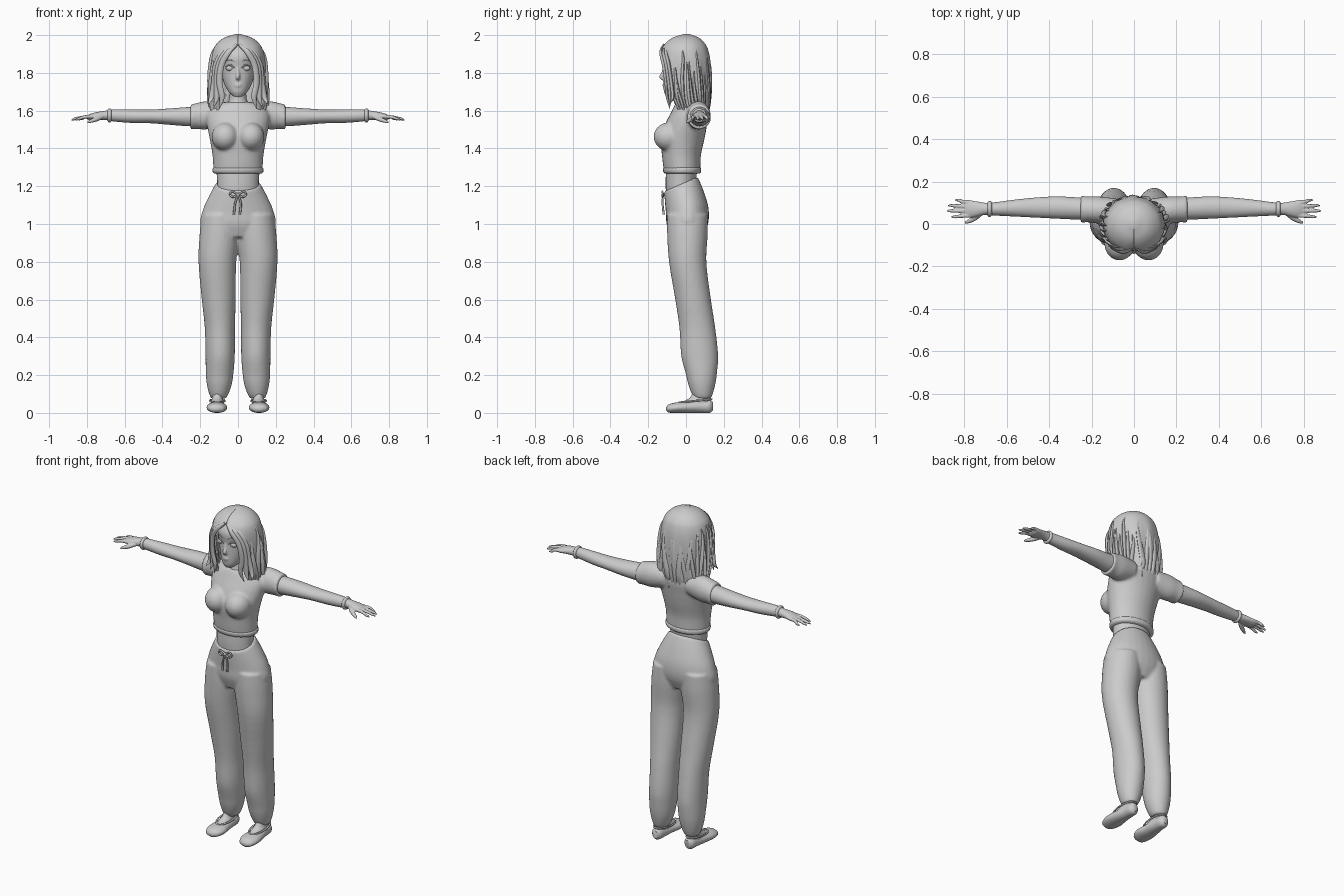
import bpy, bmesh, math, random
from mathutils import Vector, Matrix

random.seed(4)
if "Cube" in bpy.data.objects:
    bpy.data.objects.remove(bpy.data.objects["Cube"])

clay = bpy.data.materials.new("light_grey")
clay.use_nodes = True
clay.diffuse_color = (0.6, 0.6, 0.6, 1)
clay.node_tree.nodes["Principled BSDF"].inputs["Base Color"].default_value = clay.diffuse_color


def sample(rows, steps=5):
    """Smoothly interpolate rows whose first value is the parameter."""
    def slope(i, k):
        a, b = rows[max(i - 1, 0)], rows[min(i + 1, len(rows) - 1)]
        return (b[k] - a[k]) / (b[0] - a[0])
    out = []
    for i in range(len(rows) - 1):
        p, q = rows[i], rows[i + 1]
        h = q[0] - p[0]
        for j in range(steps):
            s = j / steps
            e = s * s * (3 - 2 * s)
            row = [p[0] + s * h]
            for k in range(1, len(p)):
                bend = slope(i, k) * s * (1 - s) ** 2 - slope(i + 1, k) * s * s * (1 - s)
                row.append(p[k] * (1 - e) + q[k] * e + h * bend)
            out.append(row)
    return out + [list(rows[-1])]


def skin_rings(bm, rings):
    """Bridge rings of points and cap both ends."""
    loops = [[bm.verts.new(p) for p in ring] for ring in rings]
    n = len(loops[0])
    for a, b in zip(loops, loops[1:]):
        for i in range(n):
            j = (i + 1) % n
            bm.faces.new((a[i], a[j], b[j], b[i]))
    bm.faces.new(loops[0])
    bm.faces.new(loops[-1])


def loft(bm, rows, axis="z", side=1, n=28):
    """Oval sections (t, a0, a1, b0, b1) stacked along an axis."""
    rings = []
    for t, a0, a1, b0, b1 in sample(rows):
        ring = []
        for i in range(n):
            w = math.tau * i / n
            a = (a0 + a1) / 2 + (a1 - a0) / 2 * math.cos(w)
            b = (b0 + b1) / 2 + (b1 - b0) / 2 * math.sin(w)
            p = {"z": (a, b, t), "x": (t, a, b), "y": (a, t, b)}[axis]
            ring.append((p[0] * side, p[1], p[2]))
        rings.append(ring)
    skin_rings(bm, rings)


def tube(bm, points, n=8, flat=1.0):
    """Round strand through (x, y, z, radius) points."""
    path = sample([(i, *p) for i, p in enumerate(points)])
    pos = [Vector(p[1:4]) for p in path]
    rings = []
    for i, c in enumerate(pos):
        t = (pos[min(i + 1, len(pos) - 1)] - pos[max(i - 1, 0)]).normalized()
        u = t.cross(Vector((c.x * 2, c.y - 1, 0.1))).normalized()
        v = t.cross(u) * flat
        r = max(path[i][4], 0.001)
        rings.append([c + r * (u * math.cos(math.tau * k / n) + v * math.sin(math.tau * k / n)) for k in range(n)])
    skin_rings(bm, rings)


def ball(bm, center, size):
    m = Matrix.Translation(center) @ Matrix.Diagonal((*size, 1))
    bmesh.ops.create_uvsphere(bm, u_segments=24, v_segments=16, radius=1, matrix=m)


def finish(name, bm, voxel=0, smooth=0, solid=0):
    bmesh.ops.recalc_face_normals(bm, faces=bm.faces)
    mesh = bpy.data.meshes.new(name)
    bm.to_mesh(mesh)
    bm.free()
    mesh.polygons.foreach_set("use_smooth", [True] * len(mesh.polygons))
    mesh.set_sharp_from_angle(angle=math.radians(50))
    mesh.materials.append(clay)
    ob = bpy.data.objects.new(name, mesh)
    bpy.context.collection.objects.link(ob)
    if solid:
        m = ob.modifiers.new("thickness", "SOLIDIFY")
        m.thickness, m.offset = solid, 0
    if voxel:
        m = ob.modifiers.new("fuse", "REMESH")
        m.mode, m.voxel_size, m.use_smooth_shade = "VOXEL", voxel, True
    if smooth:
        m = ob.modifiers.new("soften", "SMOOTH")
        m.factor, m.iterations = 0.5, smooth
    return ob


SIDES = ((1, "left"), (-1, "right"))

# Head with nose, lips, eyelids and brows
bm = bmesh.new()
loft(bm, [(1.675, -.025, .025, -.105, -.06), (1.7, -.05, .05, -.117, 0), (1.75, -.076, .076, -.12, .06),
          (1.82, -.093, .093, -.12, .09), (1.89, -.1, .1, -.125, .1), (1.95, -.08, .08, -.09, .08)])
tube(bm, [(0, -.115, 1.84, .006), (0, -.122, 1.8, .009), (0, -.13, 1.778, .012), (0, -.115, 1.765, .008)])
ball(bm, (0, -.115, 1.738), (.022, .01, .005))
ball(bm, (0, -.114, 1.728), (.018, .01, .006))
loft(bm, [(1.57, -.1, .1, -.07, .09), (1.62, -.07, .07, -.055, .08), (1.66, -.047, .047, -.045, .06),
          (1.73, -.044, .044, -.04, .06)])
finish("head_and_neck", bm, .005, 3)
for s, label in SIDES:
    bm = bmesh.new()
    ball(bm, (s * .042, -.102, 1.825), (.023, .014, .015))
    finish(label + "_eye", bm)
    bm = bmesh.new()
    tube(bm, [(s * .016, -.119, 1.825, .002), (s * .04, -.115, 1.842, .004), (s * .069, -.097, 1.832, .002)])
    tube(bm, [(s * .016, -.122, 1.86, .002), (s * .045, -.116, 1.869, .003), (s * .07, -.1, 1.86, .001)])
    finish(label + "_lash_and_brow", bm)

# Hair shell: rows of height, half width, front, back, face opening
hair_rows = sample([(1.57, .13, -.05, .11, 1.2), (1.63, .142, -.08, .12, .85), (1.7, .143, -.11, .124, .7),
                    (1.8, .142, -.13, .126, .72), (1.87, .138, -.135, .122, .6), (1.92, .127, -.128, .112, .2),
                    (1.95, .11, -.11, .098, .01), (1.982, .07, -.07, .065, .01), (2, .015, -.015, .02, .01)], 6)


def hair_point(row, a, swell=1.0):
    z, rx, front, back, _ = row
    loose = min(1, max(0, (1.97 - z) * 4))
    k = swell * (1 + .022 * loose * math.sin(a * 11 + z * 9)) * (1 - .04 * math.exp(-(math.sin(a / 2) * 14) ** 2))
    return Vector((rx * math.sin(a) * k, (front + back) / 2 - (back - front) / 2 * math.cos(a) * k, z))


bm = bmesh.new()
columns = 72
ragged = [random.uniform(-.03, .03) for _ in range(columns + 1)]
grid = []
for row in hair_rows:
    line = []
    for i in range(columns + 1):
        a = row[4] + (math.tau - 2 * row[4]) * i / columns
        p = hair_point(row, a)
        p.z += ragged[i] * max(0, 1 - (row[0] - 1.57) * 12)
        line.append(bm.verts.new(p))
    grid.append(line)
for low, high in zip(grid, grid[1:]):
    for i in range(columns):
        bm.faces.new((low[i], low[i + 1], high[i + 1], high[i]))
bm.faces.new(grid[-1])
finish("hair_shell", bm, solid=.01)

# Loose locks over the shell and swept locks framing the face
bm = bmesh.new()
for i in range(26):
    a = .85 + (math.tau - 1.7) * i / 25 + random.uniform(-.06, .06)
    start, sway = random.randint(20, 34), random.uniform(-.1, .1)
    picks = [hair_rows[round(start * (1 - f / 4))] for f in range(5)]
    pts = []
    for f, row in enumerate(picks):
        p = hair_point(row, a + sway * math.sin(f * 1.6), 1 + .012 * f)
        pts.append((*p, (.004, .013, .018, .014, .002)[f]))
    x, y, z, r = pts[-1]
    pts[-1] = (x * 1.08, y, z + random.uniform(-.02, .04), r)
    tube(bm, pts, flat=.5)
for s, label in SIDES:
    for k in range(3):
        d = k * .014
        tube(bm, [(s * .008, -.118 + d, 1.95, .006), (s * (.05 + d), -.133 + d, 1.91, .014),
                  (s * (.088 + d), -.118 + d, 1.84, .016), (s * (.098 + d), -.105 + d, 1.75, .016),
                  (s * (.085 + d * 2), -.098 + d, 1.67, .014), (s * (.1 + d * 2), -.085, 1.61 + d, .002)], flat=.6)
finish("hair_locks", bm)

# Cropped shirt with bust and short sleeves
bm = bmesh.new()
loft(bm, [(1.27, -.13, .13, -.113, .075), (1.3, -.131, .131, -.12, .076), (1.37, -.136, .136, -.128, .08),
          (1.45, -.15, .15, -.135, .098), (1.53, -.165, .165, -.11, .112), (1.59, -.165, .165, -.08, .12),
          (1.63, -.13, .13, -.06, .11), (1.645, -.08, .08, -.05, .095)])
for s, label in SIDES:
    ball(bm, (s * .068, -.092, 1.462), (.072, .08, .075))
    loft(bm, [(.08, .0, .12, 1.52, 1.645), (.17, .003, .13, 1.5, 1.65), (.22, .008, .13, 1.503, 1.64),
              (.252, .006, .134, 1.5, 1.632)], "x", s)
finish("shirt", bm, .008, 6)
bm = bmesh.new()
loft(bm, [(1.268, -.127, .127, -.113, .073), (1.275, -.134, .134, -.119, .079), (1.292, -.135, .135, -.122, .08),
          (1.3, -.129, .129, -.116, .074)])
finish("shirt_hem", bm)

# Bare waist
bm = bmesh.new()
loft(bm, [(1.12, -.115, .115, -.1, .05), (1.2, -.11, .11, -.108, .052), (1.3, -.115, .115, -.105, .06)])
finish("waist", bm)

# Arms, hands and cuffs
for s, label in SIDES:
    bm = bmesh.new()
    loft(bm, [(.15, .02, .125, 1.52, 1.625), (.25, .02, .125, 1.517, 1.62), (.36, .025, .13, 1.525, 1.612),
              (.46, .03, .125, 1.533, 1.606), (.56, .035, .115, 1.535, 1.606), (.66, .04, .102, 1.543, 1.606),
              (.7, .043, .1, 1.55, 1.6), (.75, .033, .108, 1.552, 1.592), (.785, .032, .11, 1.55, 1.582),
              (.8, .04, .1, 1.556, 1.574)], "x", s)
    for y, tip, reach in ((.041, .034, .862), (.061, .062, .882), (.08, .087, .876), (.1, .112, .845)):
        tube(bm, [(s * .76, y, 1.57, .011), (s * .81, (y + tip) / 2, 1.567, .0095),
                  (s * (reach - .02), tip, 1.557, .008), (s * reach, tip, 1.551, .004)])
    tube(bm, [(s * .715, .055, 1.57, .012), (s * .75, .028, 1.555, .013), (s * .778, .013, 1.545, .01),
              (s * .797, .005, 1.537, .005)])
    finish(label + "_arm", bm, .004, 3)
    bm = bmesh.new()
    loft(bm, [(.67, .04, .102, 1.545, 1.605), (.675, .034, .108, 1.538, 1.611), (.685, .034, .108, 1.538, 1.611),
              (.69, .04, .102, 1.545, 1.605)], "x", s)
    finish(label + "_wristband", bm)

# Baggy trousers, with the waistline lower at the front
bm = bmesh.new()
loft(bm, [(.93, -.14, .14, -.08, .09), (1, -.198, .198, -.103, .117), (1.07, -.187, .187, -.107, .12),
          (1.14, -.155, .155, -.112, .095), (1.21, -.118, .118, -.116, .062)])
for s, label in SIDES:
    loft(bm, [(.075, .065, .142, .045, .132), (.1, .05, .153, .03, .142), (.15, .033, .165, .012, .155),
              (.2, .025, .17, 0, .163), (.3, .017, .172, -.025, .17), (.45, .016, .176, -.035, .155),
              (.6, .012, .192, -.057, .132), (.8, .009, .209, -.09, .108), (.95, -.01, .203, -.1, .115),
              (1.05, -.01, .19, -.1, .115)], "z", s)
for v in bm.verts:
    if v.co.z > 1.05:
        v.co.z += (v.co.z - 1.05) * 2.7 * (v.co.y + .03)
finish("trousers", bm, .008, 5)

# Drawstring bow
bm = bmesh.new()
for s, label in SIDES:
    tube(bm, [(0, -.122, 1.155, .005), (s * .03, -.125, 1.172, .005), (s * .042, -.122, 1.155, .005),
              (s * .025, -.124, 1.143, .005), (0, -.122, 1.155, .005)])
    tube(bm, [(0, -.122, 1.155, .005), (s * .015, -.124, 1.11, .005), (s * .016 - .006, -.118, 1.05, .006)])
ball(bm, (0, -.122, 1.155), (.011, .009, .01))
finish("drawstring", bm)

# Feet in slip-on shoes
for s, label in SIDES:
    bm = bmesh.new()
    loft(bm, [(-.105, .1, .13, .012, .03), (-.092, .075, .152, .002, .045), (-.045, .057, .166, 0, .056),
              (.02, .066, .158, 0, .062), (.08, .072, .146, 0, .066), (.125, .078, .14, 0, .07),
              (.142, .092, .125, .012, .058)], "y", s)
    finish(label + "_shoe", bm)
    bm = bmesh.new()
    loft(bm, [(.03, .072, .148, -.04, .132), (.055, .076, .144, -.025, .132), (.08, .08, .138, .02, .13),
              (.15, .078, .137, .05, .13)], "z", s)
    finish(label + "_foot", bm)
    bm = bmesh.new()
    tube(bm, [(s * (.11 + .04 * math.cos(w)), .05 + .085 * math.sin(w), .064 + .008 * math.sin(w), .005)
              for w in [math.tau * i / 16 for i in range(17)]])
    finish(label + "_shoe_rim", bm)
